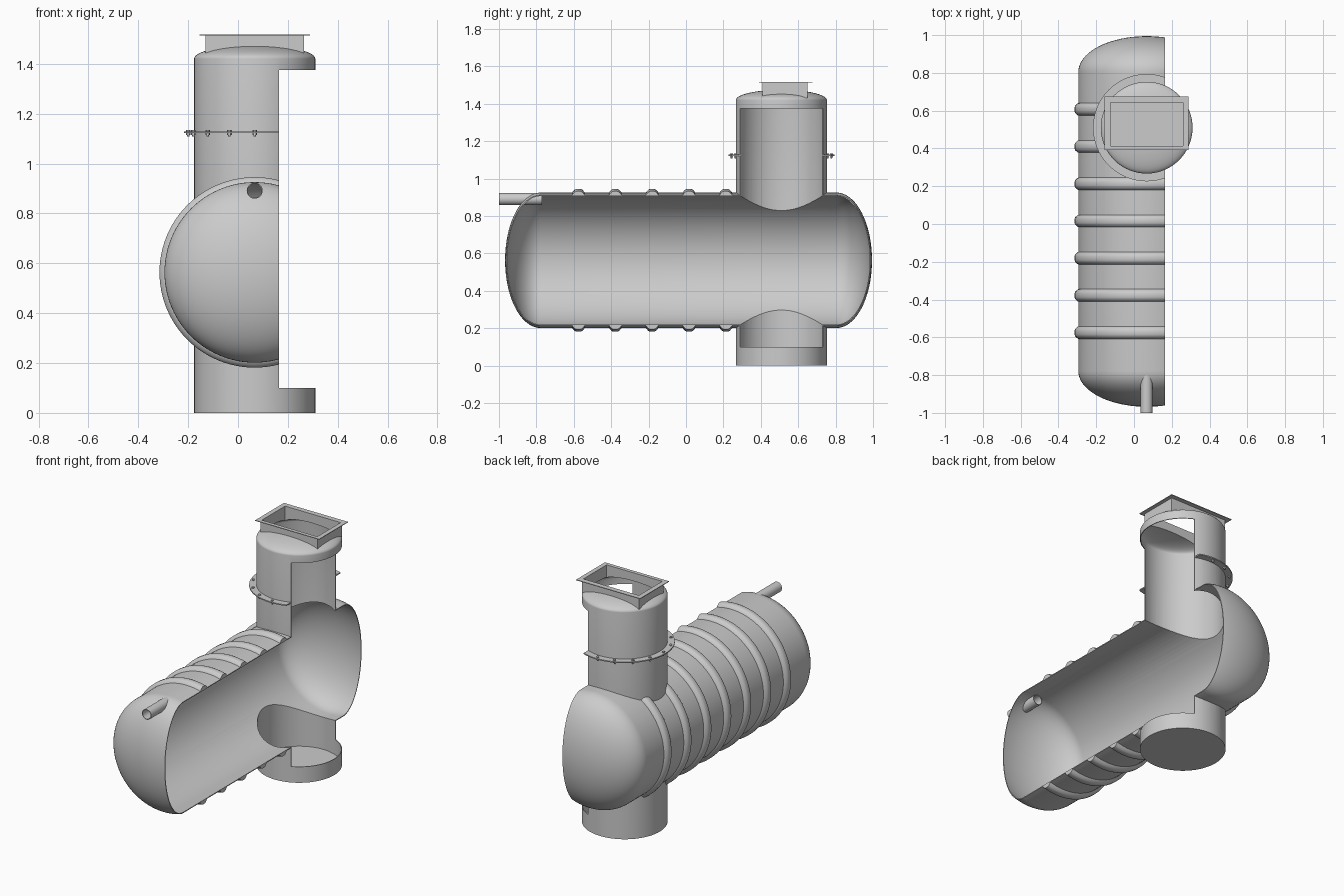
import bpy, bmesh, math
from mathutils import Matrix, Vector

if "Cube" in bpy.data.objects:
    bpy.data.objects.remove(bpy.data.objects["Cube"])

CX, TY, TZ, RY = 0.067, 0.0135, 0.5635, 0.51   # tank axis, riser centre
TR, RR, T = 0.362, 0.243, 0.005                # tank radius, riser radius, wall
CUT = 0.165                                    # section plane
FX0, FX1, FY0, FY1 = -0.13, 0.265, 0.409, 0.649  # hatch frame


def finish(bm, name):
    bmesh.ops.recalc_face_normals(bm, faces=bm.faces)
    me = bpy.data.meshes.new(name)
    bm.to_mesh(me)
    bm.free()
    ob = bpy.data.objects.new(name, me)
    bpy.context.collection.objects.link(ob)
    return ob


def lathe(name, pts, origin, along_y=False, n=96, closed=False):
    """Spin (radius, height) points round z, or round y."""
    bm = bmesh.new()
    vs = [bm.verts.new((r, 0, h)) for r, h in pts]
    pairs = list(zip(vs, vs[1:])) + ([(vs[-1], vs[0])] if closed else [])
    es = [bm.edges.new(p) for p in pairs]
    bmesh.ops.spin(bm, geom=vs + es, cent=(0, 0, 0), axis=(0, 0, 1),
                   angle=2 * math.pi, steps=n)
    bmesh.ops.remove_doubles(bm, verts=bm.verts, dist=1e-5)
    m = Matrix.Translation(origin)
    if along_y:
        m = m @ Matrix.Rotation(-math.pi / 2, 4, 'X')
    bm.transform(m)
    return finish(bm, name)


def box(name, lo, hi):
    lo, hi = Vector(lo), Vector(hi)
    bm = bmesh.new()
    bmesh.ops.create_cube(bm, size=1)
    bm.transform(Matrix.Translation((lo + hi) / 2) @ Matrix.Diagonal((*(hi - lo), 1)))
    return finish(bm, name)


def boolean(ob, other, op, keep=False):
    mod = ob.modifiers.new('cut', 'BOOLEAN')
    mod.operation, mod.object, mod.solver = op, other, 'EXACT'
    bpy.context.view_layer.objects.active = ob
    bpy.ops.object.modifier_apply(modifier=mod.name)
    if not keep:
        bpy.data.objects.remove(other)


def dome(r, depth, base, n=20):
    out = [(r * math.cos(i * math.pi / 2 / n), base + depth * math.sin(i * math.pi / 2 / n))
           for i in range(n)]
    return out + [(0, base + depth)]


def body(name, t):
    """Tank, riser and hatch neck as one solid, shrunk by wall t."""
    end = dome(TR - t, 0.19 - t, 0.791)
    tank = lathe(name, [(r, -h) for r, h in reversed(end)] + end, (CX, TY, TZ), True)
    riser = lathe('riser', [(0, t), (RR - t, t)] + dome(RR - t, 0.055, 1.42 - t), (CX, RY, 0))
    neck = box('neck', (FX0 + t, FY0 + t, 1.43 - 5 * t),
               (FX1 - t, FY1 - t, 1.517 + 10 * t))
    boolean(tank, riser, 'UNION')
    boolean(tank, neck, 'UNION')
    return tank


section = box('section_cutter', (CUT, -2, 0.10), (2, 2, 1.375))
riser_cut = lathe('riser_cutter', [(0, 0.01), (RR - 0.002, 0.01), (RR - 0.002, 1.4), (0, 1.4)],
                  (CX, RY, 0))

# Hollow vessel, cut open on the right side
shell = body('tank_shell', 0)
boolean(shell, body('inner', T), 'DIFFERENCE')
bore = lathe('bore', [(0, -1.1), (0.03, -1.1), (0.03, -0.6), (0, -0.6)], (CX, 0, 0.891), True, 32)
boolean(shell, bore, 'DIFFERENCE')
boolean(shell, section, 'DIFFERENCE', True)
parts = [shell]

# Stiffening ribs round the tank, trimmed at the riser
rib = [(0.359, -0.034), (0.366, -0.031), (0.378, -0.02), (0.382, -0.01),
       (0.382, 0.01), (0.378, 0.02), (0.366, 0.031), (0.359, 0.034)]
for i in range(7):
    y = 0.016 + 0.197 * (i - 3)
    ob = lathe(f'rib_{i + 1}', rib, (CX, y, TZ), True, closed=True)
    if y > 0.2:
        boolean(ob, riser_cut, 'DIFFERENCE', True)
    boolean(ob, section, 'DIFFERENCE', True)
    parts.append(ob)

# Inlet pipe
parts.append(lathe('inlet_pipe', [(0.032, -1), (0.032, -0.77), (0.028, -0.77), (0.028, -1)],
                   (CX, 0, 0.891), True, 32, True))

# Riser flange
flange = lathe('riser_flange', [(0.241, 1.122), (0.284, 1.122), (0.284, 1.129), (0.241, 1.129)],
               (CX, RY, 0), closed=True)
boolean(flange, section, 'DIFFERENCE', True)
parts.append(flange)

# Flange bolts with hexagonal nuts
for k in range(16):
    a = k * math.pi / 8
    x, y = CX + 0.267 * math.cos(a), RY + 0.267 * math.sin(a)
    if x < CUT - 0.01:
        parts.append(lathe(f'flange_bolt_{k}', [
            (0, 1.108), (0.005, 1.108), (0.005, 1.114), (0.009, 1.114), (0.009, 1.122),
            (0.005, 1.122), (0.005, 1.129), (0.009, 1.129), (0.009, 1.135), (0, 1.135)],
            (x, y, 0), n=6))

# Rectangular rim on the hatch neck
rim = box('hatch_rim', (-0.155, 0.391, 1.513), (0.288, 0.676, 1.517))
boolean(rim, box('hole', (FX0 + T, FY0 + T, 1.4), (FX1 - T, FY1 - T, 1.6)), 'DIFFERENCE')
parts.append(rim)

for cutter in (section, riser_cut):
    bpy.data.objects.remove(cutter)
bpy.ops.object.select_all(action='DESELECT')
for ob in parts:
    ob.select_set(True)
bpy.context.view_layer.objects.active = shell
bpy.ops.object.shade_smooth_by_angle(angle=math.radians(30))
